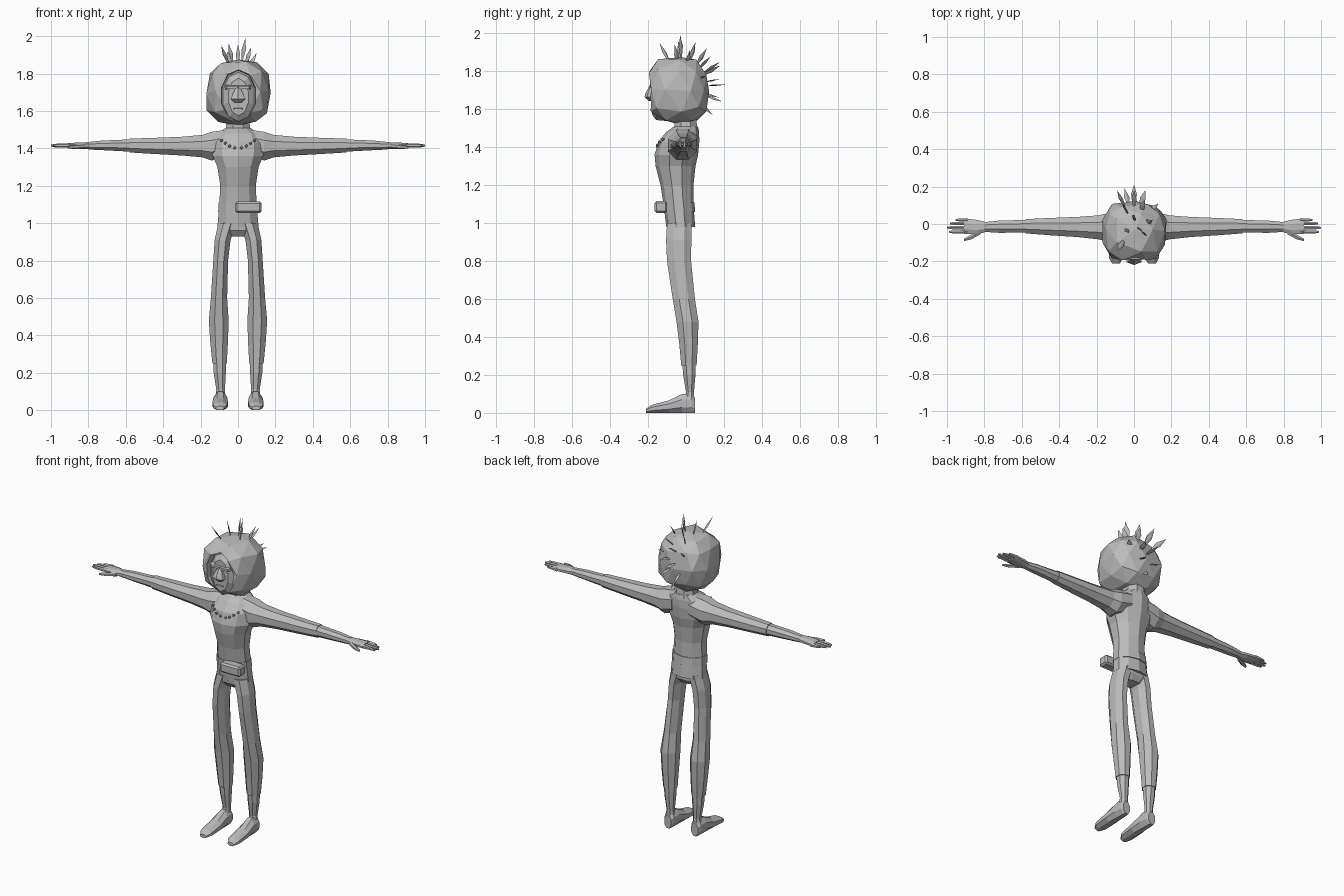
import bpy, bmesh, math, random
from mathutils import Vector

cube = bpy.data.objects.get("Cube")
if cube:
    bpy.data.objects.remove(cube, do_unlink=True)

random.seed(4)
grey = bpy.data.materials.new("plain grey")
grey.use_nodes = True
grey.diffuse_color = (0.5, 0.5, 0.5, 1)
grey.node_tree.nodes["Principled BSDF"].inputs["Base Color"].default_value = (0.5, 0.5, 0.5, 1)


def finish(name, bm, mirror=False):
    """Turn a bmesh into a flat shaded object, optionally mirrored across x."""
    bmesh.ops.recalc_face_normals(bm, faces=bm.faces[:])
    mesh = bpy.data.meshes.new(name)
    bm.to_mesh(mesh)
    bm.free()
    mesh.materials.append(grey)
    obj = bpy.data.objects.new(name, mesh)
    bpy.context.scene.collection.objects.link(obj)
    if mirror:
        mod = obj.modifiers.new("mirror", 'MIRROR')
        mod.use_mirror_merge = False
    return obj


def loft(name, axis, rings, sides=8, mirror=False):
    """Skin rings given as (position, low_a, high_a, low_b, high_b) along an axis."""
    bm = bmesh.new()
    loops = []
    grow = 1 / math.cos(math.pi / sides)
    for pos, a0, a1, b0, b1 in rings:
        loop = []
        for i in range(sides):
            ang = 2 * math.pi * (i + 0.5) / sides
            a = (a0 + a1) / 2 + (a1 - a0) / 2 * grow * math.cos(ang)
            b = (b0 + b1) / 2 + (b1 - b0) / 2 * grow * math.sin(ang)
            co = {'x': (pos, a, b), 'y': (a, pos, b), 'z': (a, b, pos)}[axis]
            loop.append(bm.verts.new(co))
        loops.append(loop)
    for low, high in zip(loops, loops[1:]):
        for i in range(sides):
            j = (i + 1) % sides
            bm.faces.new((low[i], low[j], high[j], high[i]))
    bm.faces.new(loops[0])
    bm.faces.new(loops[-1])
    return finish(name, bm, mirror)


def centred(rings):
    """Expand (z, half_width, back_low, back_high) into symmetric rings."""
    return [(z, -w, w, y0, y1) for z, w, y0, y1 in rings]


# Torso, belt, pelvis and neck
loft("tunic", 'z', centred([
    (0.98, .11, -.10, .045), (1.10, .10, -.115, .035), (1.2, .095, -.13, .035),
    (1.3, .11, -.155, .045), (1.36, .135, -.16, .058), (1.43, .14, -.14, .065),
    (1.48, .11, -.10, .065), (1.51, .065, -.06, .06)]), 10)
loft("belt", 'z', centred([(1.06, .106, -.115, .044), (1.11, .104, -.12, .04)]), 10)
loft("pelvis", 'z', centred([(.93, .06, -.07, .01), (.96, .10, -.095, .03),
                             (1.02, .10, -.10, .03)]))
loft("neck", 'z', centred([(1.48, .07, -.06, .062), (1.58, .055, -.06, .05)]))

# Belt pouch with bevelled edges
bm = bmesh.new()
bmesh.ops.create_cube(bm, size=1)
for v in bm.verts:
    v.co = (.055 + .14 * v.co.x, -.132 + .066 * v.co.y, 1.085 + .062 * v.co.z)
bmesh.ops.bevel(bm, geom=bm.edges[:], offset=.01, segments=1, affect='EDGES')
finish("belt_pouch", bm)

# Legs: trousers, bare shin and shoe
loft("trouser_leg", 'z', [
    (.25, .06, .137, -.025, .056), (.36, .054, .148, -.035, .062),
    (.48, .05, .156, -.05, .066), (.6, .058, .145, -.07, .047),
    (.8, .053, .132, -.10, .027), (.91, .04, .125, -.105, .028),
    (1.0, .01, .105, -.10, .03)], mirror=True)
loft("shin", 'z', [(.06, .066, .122, -.01, .044), (.11, .07, .116, 0, .042),
                   (.2, .065, .13, -.015, .05), (.27, .062, .133, -.02, .052)], mirror=True)
loft("shoe", 'y', [(-.21, .075, .118, 0, .022), (-.18, .058, .134, 0, .042),
                   (-.09, .054, .136, 0, .066), (-.02, .058, .13, 0, .1),
                   (.03, .062, .126, 0, .102), (.048, .07, .118, 0, .08)], mirror=True)

# Arms: sleeve, forearm band, wrist and palm
loft("sleeve", 'x', [
    (.06, -.09, .06, 1.36, 1.5), (.14, -.095, .058, 1.335, 1.488),
    (.19, -.082, .046, 1.352, 1.472), (.3, -.07, .038, 1.362, 1.462),
    (.45, -.06, .032, 1.37, 1.456), (.58, -.05, .026, 1.378, 1.452)], mirror=True)
loft("forearm", 'x', [(.57, -.046, .022, 1.382, 1.448), (.72, -.047, .018, 1.39, 1.442),
                      (.8, -.042, .01, 1.394, 1.434)], mirror=True)
loft("palm", 'x', [(.79, -.042, .01, 1.395, 1.433), (.84, -.055, .022, 1.398, 1.432),
                   (.91, -.053, .03, 1.402, 1.428)], mirror=True)

# Fingers and thumb
for name, y, tip in (("little", .022, .955), ("ring", .003, .985),
                     ("middle", -.02, 1.0), ("index", -.042, .99)):
    loft(name + "_finger", 'x', [(.89, y - .009, y + .009, 1.404, 1.426),
                                 (tip - .02, y - .008, y + .008, 1.407, 1.423),
                                 (tip, y - .004, y + .004, 1.411, 1.419)], 6, True)
loft("thumb", 'x', [(.82, -.055, -.03, 1.4, 1.424), (.87, -.082, -.056, 1.398, 1.418),
                    (.91, -.092, -.08, 1.4, 1.412)], 6, True)

# Faceted hair mass, boxy towards the front
bm = bmesh.new()
bmesh.ops.create_icosphere(bm, subdivisions=2, radius=1)
for v in bm.verts:
    x, y, z = (math.copysign(abs(c) ** .82, c) for c in v.co)
    y = -.03 + y * (.2 if y < 0 else .155)
    v.co = Vector((.18 * x, max(y, -.19), 1.7 + .178 * z))
    v.co += Vector([random.uniform(-.008, .008) for _ in range(3)])
hair = finish("hair", bm)

# Carve the opening for the face
cutter = loft("face_cutter", 'y', [(-.3, -.10, .105, 1.54, 1.83),
                                   (-.15, -.085, .09, 1.55, 1.81)], 10)
cutter.hide_render = True
mod = hair.modifiers.new("opening", 'BOOLEAN')
mod.operation = 'DIFFERENCE'
mod.solver = 'EXACT'
mod.object = cutter
bpy.context.view_layer.objects.active = hair
bpy.ops.object.modifier_apply(modifier=mod.name)
bpy.data.objects.remove(cutter, do_unlink=True)

# Face, brow, nose and mouth
loft("face", 'y', [(-.1, -.085, .09, 1.545, 1.815), (-.158, -.08, .085, 1.55, 1.80),
                   (-.18, -.05, .055, 1.58, 1.77)], 10)
loft("brow", 'y', [(-.165, -.07, .07, 1.715, 1.74), (-.19, -.06, .06, 1.718, 1.732)], 4)
loft("nose", 'z', centred([(1.645, .02, -.195, -.165), (1.665, .04, -.215, -.165),
                           (1.685, .03, -.21, -.165), (1.73, .01, -.188, -.165)]), 6)
loft("mouth", 'y', [(-.17, -.03, .03, 1.605, 1.617), (-.184, -.02, .02, 1.608, 1.614)], 4)


def leaf(bm, base, tip, width=.016, thick=.004):
    """Add a flat pointed lock of hair; all locks share one facing."""
    d = (tip - base).normalized()
    side = Vector((1, -1, 0)).normalized()
    side = (side - d * side.dot(d)).normalized()
    up = d.cross(side)
    mid = base.lerp(tip, .6)
    rim = [bm.verts.new(mid + o) for o in (side * width, up * thick, -side * width, -up * thick)]
    ends = [bm.verts.new(base), bm.verts.new(tip)]
    for i in range(4):
        for end in ends:
            bm.faces.new((rim[i], rim[(i + 1) % 4], end))


# Spiky locks over the crown and the back of the head
bm = bmesh.new()
heart = Vector((0, -.02, 1.72))
for tip in ((-.09, -.14, 1.95), (.04, -.03, 1.99), (0, .05, 1.955), (.1, .02, 1.91),
            (-.05, -.04, 1.96), (.07, -.06, 1.94), (-.06, .11, 1.92), (.06, .13, 1.88),
            (-.09, .18, 1.83), (0, .18, 1.85), (0, .21, 1.73), (.06, .18, 1.76),
            (.13, .11, 1.78), (-.05, .19, 1.64), (.06, .18, 1.66), (.01, .14, 1.57)):
    tip = Vector(tip)
    leaf(bm, heart.lerp(tip, .45), tip)
finish("hair_spikes", bm)

# Necklace of small beads on the chest
bm = bmesh.new()
for x, y, z in ((.018, -.15, 1.403), (.045, -.15, 1.412), (.068, -.14, 1.428), (.088, -.122, 1.442)):
    for s in (-1, 1):
        bead = bmesh.ops.create_icosphere(bm, subdivisions=1, radius=.009)
        bmesh.ops.translate(bm, verts=bead["verts"], vec=(s * x, y, z))
finish("necklace_beads", bm)
